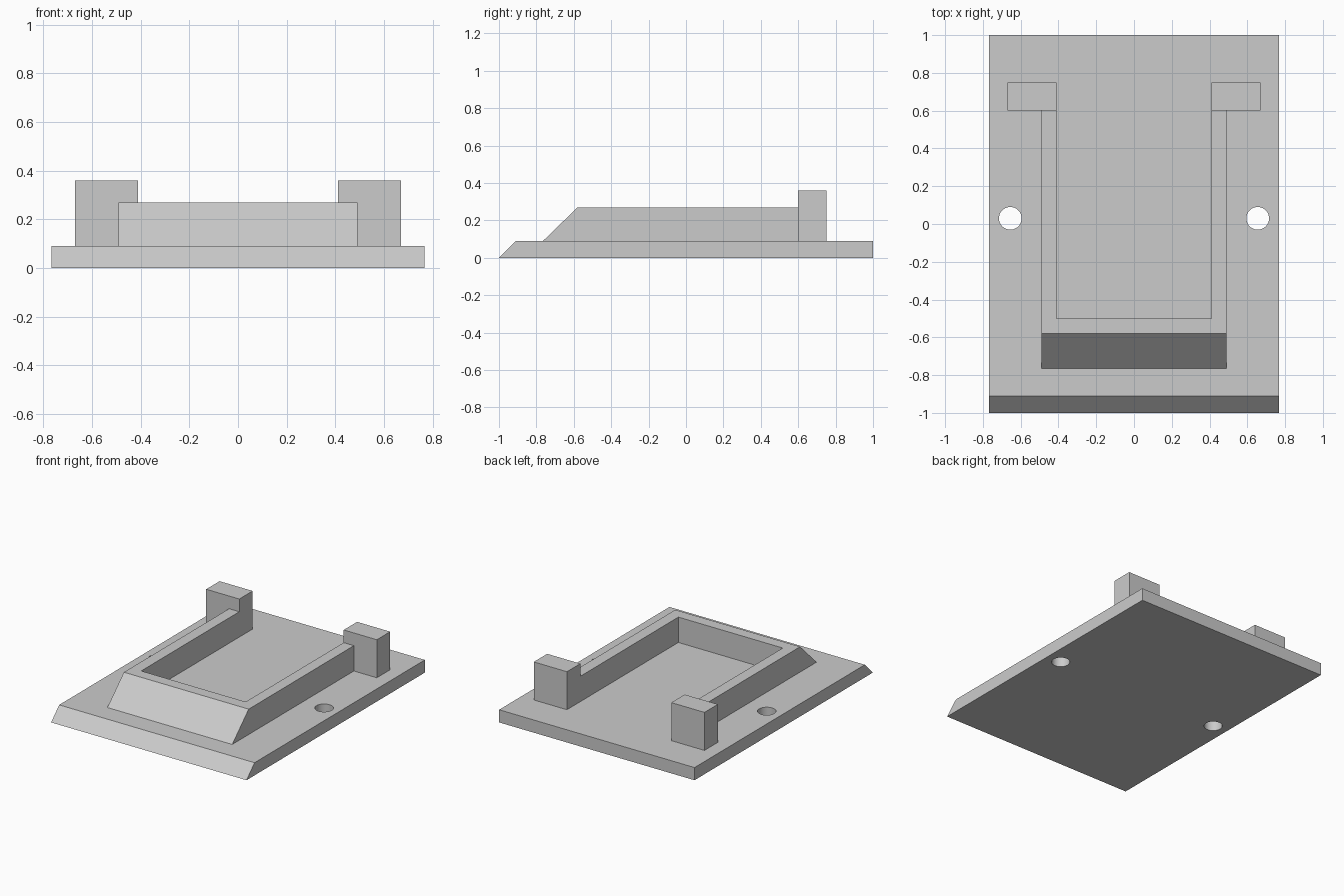
import bpy
import bmesh

cube = bpy.data.objects.get("Cube")
if cube:
    bpy.data.objects.remove(cube, do_unlink=True)

GREY = (0.6, 0.6, 0.6, 1)
grey = bpy.data.materials.new("light_grey")
grey.use_nodes = True
grey.diffuse_color = GREY
grey.node_tree.nodes["Principled BSDF"].inputs["Base Color"].default_value = GREY


def extrude_profile(name, profile, x0, x1):
    """Sweep a (y, z) side profile from x0 to x1."""
    bm = bmesh.new()
    face = bm.faces.new([bm.verts.new((x0, y, z)) for y, z in profile])
    swept = bmesh.ops.extrude_face_region(bm, geom=[face])["geom"]
    moved = [v for v in swept if isinstance(v, bmesh.types.BMVert)]
    bmesh.ops.translate(bm, verts=moved, vec=(x1 - x0, 0, 0))
    bmesh.ops.recalc_face_normals(bm, faces=bm.faces)
    mesh = bpy.data.meshes.new(name)
    bm.to_mesh(mesh)
    bm.free()
    mesh.materials.append(grey)
    obj = bpy.data.objects.new(name, mesh)
    bpy.context.collection.objects.link(obj)
    return obj


def box(name, x, y, z):
    profile = [(y[0], z[0]), (y[1], z[0]), (y[1], z[1]), (y[0], z[1])]
    return extrude_profile(name, profile, *x)


def cut(target, cutter):
    """Subtract the cutter, apply the result and remove the cutter."""
    mod = target.modifiers.new("cut", "BOOLEAN")
    mod.operation = "DIFFERENCE"
    mod.solver = "EXACT"
    mod.object = cutter
    bpy.ops.object.select_all(action="DESELECT")
    bpy.context.view_layer.objects.active = target
    target.select_set(True)
    bpy.ops.object.modifier_apply(modifier=mod.name)
    bpy.data.objects.remove(cutter, do_unlink=True)


BASE_TOP = 0.09

# Base plate with a bevelled front edge and two screw holes
base = extrude_profile("base_plate", [(-1, 0), (1, 0), (1, BASE_TOP), (-0.91, BASE_TOP)], -0.767, 0.767)
for side in (-1, 1):
    bpy.ops.mesh.primitive_cylinder_add(vertices=48, radius=0.06, depth=0.5, location=(side * 0.655, 0.03, 0))
    drill = bpy.context.object
    drill.data.materials.append(grey)
    cut(base, drill)
bpy.ops.object.shade_smooth_by_angle()

# U-shaped frame: sloped front wall and two side rails
frame = extrude_profile("u_frame", [(-0.765, BASE_TOP), (0.6, BASE_TOP), (0.6, 0.27), (-0.58, 0.27)], -0.49, 0.49)
cut(frame, box("pocket_cutter", (-0.41, 0.41), (-0.5, 0.9), (0, 0.5)))

# Rear corner posts
box("left_post", (0.41, 0.67), (0.6, 0.75), (BASE_TOP, 0.36))
box("right_post", (-0.67, -0.41), (0.6, 0.75), (BASE_TOP, 0.36))
